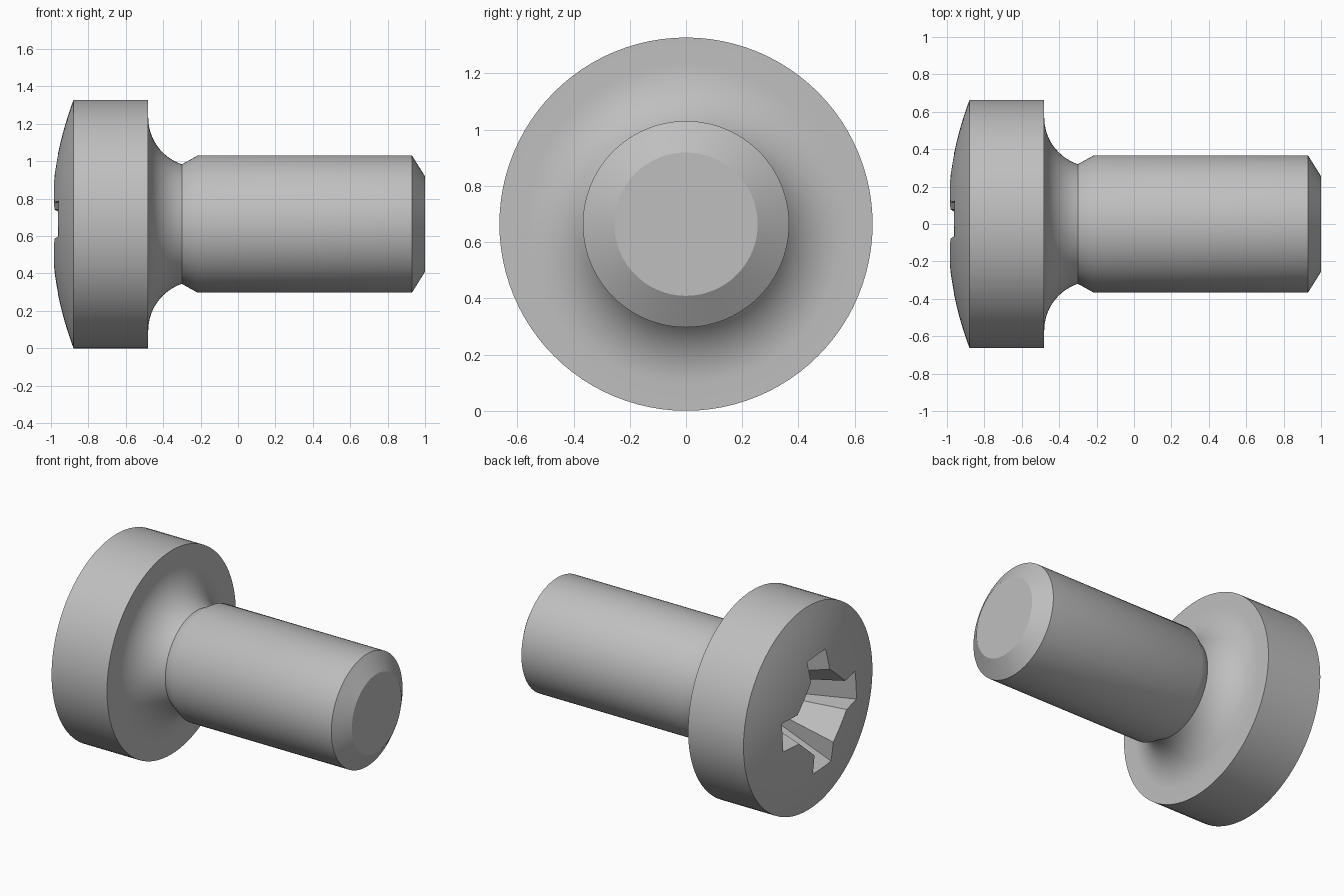
import bpy, bmesh, math
from mathutils import Matrix, Vector

cube = bpy.data.objects.get("Cube")
if cube:
    bpy.data.objects.remove(cube, do_unlink=True)

RADIUS = 0.664
SEGMENTS = 96

steel = bpy.data.materials.new("plain_grey_steel")
steel.use_nodes = True
grey = (0.52, 0.52, 0.52, 1)
steel.diffuse_color = grey
steel.node_tree.nodes["Principled BSDF"].inputs["Base Color"].default_value = grey


def make_object(name, bm):
    bmesh.ops.recalc_face_normals(bm, faces=bm.faces)
    mesh = bpy.data.meshes.new(name)
    bm.to_mesh(mesh)
    bm.free()
    mesh.materials.append(steel)
    obj = bpy.data.objects.new(name, mesh)
    bpy.context.collection.objects.link(obj)
    obj.location.z = RADIUS
    return obj


def arc(cx, cr, radius, start, end, steps):
    return [(cx + radius * math.cos(a), cr + radius * math.sin(a))
            for a in (start + (end - start) * i / steps for i in range(steps + 1))]


# Screw profile as (position along the axis, radius)
dome_r = 1.89
dome = arc(dome_r - 1, 0, dome_r, math.pi, math.pi - math.asin(RADIUS / dome_r), 14)
neck = arc(-0.216, 0.57, 0.264, math.pi, math.pi + 1.247, 14)
shank = [(-0.215, 0.367), (0.93, 0.367), (1, 0.255), (1, 0)]
profile = dome + [(-0.48, RADIUS)] + neck + shank

# Turn the profile around the long axis
bm = bmesh.new()
verts = [bm.verts.new((x, 0, r)) for x, r in profile]
edges = [bm.edges.new(pair) for pair in zip(verts, verts[1:])]
bmesh.ops.spin(bm, geom=verts + edges, cent=(0, 0, 0), axis=(1, 0, 0),
               angle=math.tau, steps=SEGMENTS, use_duplicate=False)
bmesh.ops.remove_doubles(bm, verts=bm.verts, dist=0.0001)
screw = make_object("screw", bm)

# Tapered cross-shaped cutter with bevelled inner corners
TWIST = math.radians(4.3)


def cross_ring(bm, x, depth):
    reach = 0.38 - 0.5 * depth
    half = 0.095 - 0.09 * depth
    root = 0.24 - 0.29 * depth
    ring = []
    for quarter in range(4):
        turn = Matrix.Rotation(quarter * math.pi / 2 - TWIST, 3, "X")
        for y, z in ((-half, root), (-half, reach), (half, reach), (half, root)):
            ring.append(bm.verts.new(turn @ Vector((x, -y, z))))
    return ring


bm = bmesh.new()
outer = cross_ring(bm, -1.05, -0.087)
inner = cross_ring(bm, -0.52, 0.443)
bm.faces.new(outer)
tip = bm.verts.new((-0.48, 0, 0))
count = len(outer)
for i in range(count):
    j = (i + 1) % count
    bm.faces.new((outer[i], outer[j], inner[j], inner[i]))
    bm.faces.new((inner[i], inner[j], tip))
cutter = make_object("recess_cutter", bm)
cutter.hide_render = True

# Cut the drive recess, then drop the cutter
cut = screw.modifiers.new("drive_recess", "BOOLEAN")
cut.operation = "DIFFERENCE"
cut.solver = "EXACT"
cut.object = cutter
bpy.ops.object.select_all(action="DESELECT")
screw.select_set(True)
bpy.context.view_layer.objects.active = screw
bpy.ops.object.modifier_apply(modifier=cut.name)
bpy.data.objects.remove(cutter, do_unlink=True)
bpy.ops.object.shade_smooth_by_angle(angle=math.radians(30))
